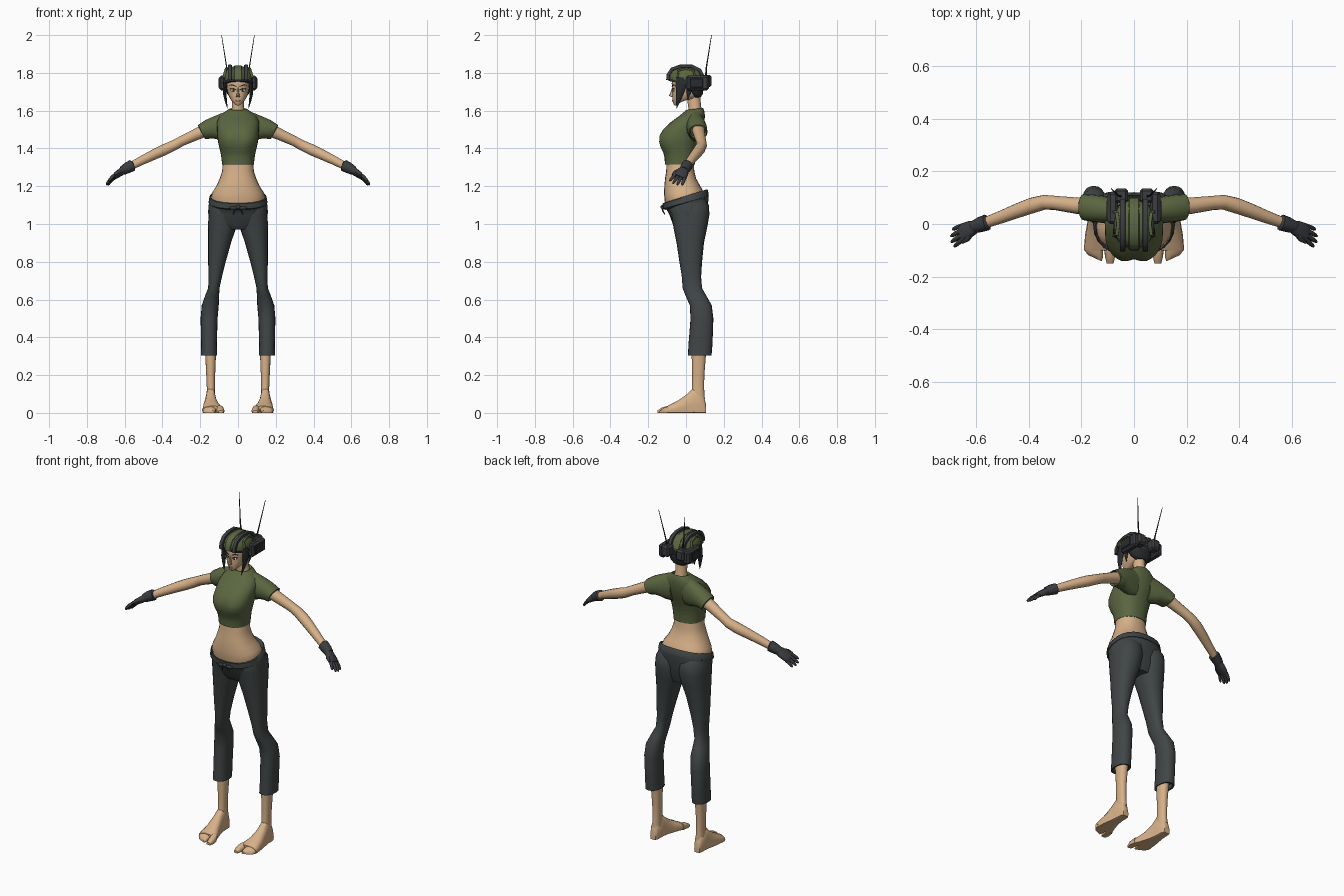
import bpy, bmesh, math
from mathutils import Vector as V

def mat(name, r, g, b):
    m = bpy.data.materials.new(name)
    m.diffuse_color = (r, g, b, 1)
    return m

SKIN = mat("skin tan", 0.68, 0.44, 0.25)
GREEN = mat("olive green", 0.105, 0.135, 0.053)
CLOTH = mat("charcoal cloth", 0.052, 0.060, 0.060)
GLOVE = mat("dark glove grey", 0.045, 0.047, 0.052)
HAIR = mat("hair black", 0.022, 0.025, 0.028)
WHITE = mat("eye white", 0.75, 0.75, 0.72)
LIP = mat("lip brown", 0.42, 0.19, 0.13)

def finish(name, bm, material, mirror, angle=45):
    bmesh.ops.recalc_face_normals(bm, faces=bm.faces)
    me = bpy.data.meshes.new(name)
    bm.to_mesh(me)
    bm.free()
    me.materials.append(material)
    ob = bpy.data.objects.new(name, me)
    bpy.context.collection.objects.link(ob)
    bpy.ops.object.select_all(action='DESELECT')
    ob.select_set(True)
    bpy.context.view_layer.objects.active = ob
    bpy.ops.object.shade_smooth_by_angle(angle=math.radians(angle))
    if mirror:
        ob.modifiers.new("mirror", 'MIRROR')
    return ob

def skin(name, rings, material, mirror=False, angle=45):
    """Join rings of points into a capped surface."""
    bm = bmesh.new()
    rows = [[bm.verts.new(p) for p in r] for r in rings]
    n = len(rows[0])
    for a, b in zip(rows, rows[1:]):
        for i in range(n):
            j = (i + 1) % n
            bm.faces.new((a[i], a[j], b[j], b[i]))
    bm.faces.new(rows[0])
    bm.faces.new(rows[-1])
    return finish(name, bm, material, mirror, angle)

def unit(i, n, p):
    a = 2 * math.pi * i / n
    f = lambda t: math.copysign(abs(t) ** (2 / p), t)
    return f(math.cos(a)), f(math.sin(a))

def flat(x0, x1, y0, y1, zf, zb=None, n=20, p=2.3):
    """Horizontal ring, tilted from height zf in front to zb behind."""
    zb = zf if zb is None else zb
    out = []
    for i in range(n):
        c, s = unit(i, n, p)
        out.append(V(((x0 + x1) / 2 + c * (x1 - x0) / 2, (y0 + y1) / 2 + s * (y1 - y0) / 2,
                      zf + (zb - zf) * (s + 1) / 2)))
    return out

def body(rows, n=24, p=2.3):
    """Rows of (front z, back z, half width, front y, back y)."""
    return [flat(-w, w, a, b, zf, zb, n, p) for zf, zb, w, a, b in rows]

def tube(name, pts, radii, material, side=(0, 1, 0), mirror=False, n=12, p=2):
    """Tube on a path; each radius pair is (along side, across)."""
    pts = [V(q) for q in pts]
    rings = []
    for k, q in enumerate(pts):
        t = (pts[min(k + 1, len(pts) - 1)] - pts[max(k - 1, 0)]).normalized()
        v = t.cross(V(side)).normalized()
        u = v.cross(t)
        r = radii[k] if isinstance(radii[k], tuple) else (radii[k],) * 2
        rings.append([q + u * c * r[0] + v * s * r[1] for c, s in (unit(i, n, p) for i in range(n))])
    return skin(name, rings, material, mirror)

def box(name, lo, hi, material, mirror=False, bevel=0.0):
    bm = bmesh.new()
    lo, hi = V(lo), V(hi)
    bmesh.ops.create_cube(bm, size=1)
    for v in bm.verts:
        v.co = V([(lo[i] + hi[i]) / 2 + v.co[i] * (hi[i] - lo[i]) for i in range(3)])
    if bevel:
        bmesh.ops.bevel(bm, geom=bm.edges[:], offset=bevel, segments=1, affect='EDGES')
    return finish(name, bm, material, mirror, 30)

def blob(name, c, r, material, mirror=False):
    bm = bmesh.new()
    bmesh.ops.create_uvsphere(bm, u_segments=12, v_segments=8, radius=1)
    for v in bm.verts:
        v.co = V([c[i] + v.co[i] * r[i] for i in range(3)])
    return finish(name, bm, material, mirror)

# Feet: flat-soled, with a separate big toe
def foot_ring(y, x0, x1, top, skew=0.0):
    out = []
    for i in range(14):
        c, s = unit(i, 14, 2.4)
        out.append(V(((x0 + x1) / 2 + c * (x1 - x0) / 2, y + skew * c, max(0, top * (0.35 + 0.65 * s)))))
    return out

skin("foot", [foot_ring(*r) for r in [(.105, .128, .163, .05), (.09, .12, .169, .10), (.04, .117, .172, .135),
     (.005, .112, .178, .10), (-.04, .098, .186, .068), (-.085, .08, .19, .045), (-.1, .077, .19, .036)]], SKIN, True)
skin("big_toe", [foot_ring(*r) for r in [(-.09, .077, .115, .04), (-.125, .072, .11, .03), (-.15, .078, .104, .014)]], SKIN, True)
skin("small_toes", [foot_ring(*r) for r in [(-.085, .117, .19, .038, .005), (-.115, .118, .186, .027, .012),
     (-.13, .123, .175, .013, .012)]], SKIN, True)

# Shins
skin("shin", [flat(*r) for r in [(.12, .167, .025, .1, .07), (.122, .165, .032, .096, .13), (.121, .168, .033, .097, .2),
     (.117, .173, .03, .105, .3), (.115, .18, .03, .115, .37)]], SKIN, True)

# Trousers: two legs and a pelvis with a tilted waist
skin("trouser_leg", [flat(*r) for r in [
    (.122, .186, .03, .12, .33), (.12, .188, .022, .124, .305), (.11, .197, .01, .135, .303), (.112, .195, .013, .14, .36),
    (.108, .198, .024, .145, .5), (.102, .192, .02, .136, .57), (.1, .174, -.002, .108, .62),
    (.098, .158, -.018, .085, .66), (.085, .156, -.022, .08, .72), (.065, .158, -.035, .085, .8),
    (.037, .158, -.05, .095, .9), (.01, .158, -.066, .112, .98), (-.002, .157, -.078, .124, 1.05),
    (-.002, .154, -.088, .121, 1.1), (.01, .14, -.07, .1, 1.13)]], CLOTH, True)
skin("trouser_hips", body([(.97, .97, .12, -.045, .085), (1.0, 1.02, .155, -.07, .103), (1.05, 1.08, .158, -.088, .112),
     (1.075, 1.12, .156, -.102, .118), (1.085, 1.15, .152, -.112, .118)]), CLOTH)
skin("waistband", body([(1.075, 1.145, .148, -.11, .114), (1.08, 1.148, .156, -.122, .121), (1.108, 1.18, .151, -.124, .116),
     (1.111, 1.184, .146, -.12, .111), (1.1, 1.172, .14, -.113, .103)]), CLOTH)
blob("drawstring_knot", (0, -.126, 1.09), (.013, .009, .011), GLOVE)
blob("drawstring_loop", (.026, -.124, 1.085), (.022, .008, .009), GLOVE, True)
tube("drawstring_end", [(.005, -.126, 1.088), (.018, -.122, 1.068), (.024, -.112, 1.052)], [.004, .004, .003], GLOVE, mirror=True, n=6)

# Bare midriff
skin("midriff", body([(1.09, 1.14, .138, -.106, .098), (1.125, 1.16, .143, -.114, .095), (1.16, 1.18, .135, -.116, .088),
     (1.2, 1.2, .115, -.115, .076), (1.24, 1.24, .097, -.111, .054), (1.28, 1.28, .084, -.105, .044),
     (1.34, 1.34, .08, -.102, .04)]), SKIN)

# Cropped shirt, with a soft dip down the middle of the chest
shirt = body([(1.33, 1.33, .076, -.1, .038), (1.317, 1.317, .078, -.104, .042), (1.315, 1.315, .084, -.112, .048),
     (1.35, 1.35, .088, -.113, .048), (1.38, 1.38, .093, -.122, .052), (1.405, 1.405, .099, -.138, .058),
     (1.435, 1.435, .106, -.149, .066), (1.465, 1.465, .11, -.148, .078), (1.5, 1.5, .11, -.124, .09),
     (1.54, 1.54, .112, -.08, .098), (1.572, 1.575, .097, -.036, .1), (1.595, 1.603, .062, -.008, .096),
     (1.604, 1.614, .047, .0, .09), (1.595, 1.605, .04, .008, .082)], n=32)
for ring in shirt:
    for q in ring:
        if q.y < -.03:
            q.y += .018 * math.exp(-(q.x / .025) ** 2 - ((q.z - 1.45) / .04) ** 2)
skin("shirt_body", shirt, GREEN)

def arm_ring(c, lean, up, depth):
    u = V((math.sin(lean), 0, math.cos(lean)))
    return [V(c) + u * b * up + V((0, a * depth, 0)) for a, b in (unit(i, 18, 2.2) for i in range(18))]

skin("shirt_sleeve", [arm_ring(*r) for r in [((.04, .048, 1.52), 0, .085, .045), ((.085, .052, 1.512), .05, .075, .05),
     ((.12, .056, 1.509), .15, .062, .052), ((.155, .06, 1.502), .35, .052, .052), ((.19, .064, 1.487), .5, .044, .05),
     ((.193, .064, 1.485), .5, .04, .045), ((.175, .063, 1.493), .5, .037, .04)]], GREEN, True)

# Arms
tube("arm", [(.15, .065, 1.505), (.22, .07, 1.475), (.3, .08, 1.438), (.34, .083, 1.416), (.39, .07, 1.393),
     (.44, .052, 1.37), (.51, .025, 1.336), (.585, -.002, 1.297)],
     [.036, .031, .027, .028, .03, .028, .024, .02], SKIN, mirror=True, n=14)

# Gloves: cuff, palm, four fingers and a thumb
D = V((.1, -.05, -.075)).normalized()
W = V((.15, .8, -.35)).normalized()
tube("glove_cuff", [(.556, .007, 1.311), (.56, .006, 1.31), (.588, -.003, 1.296), (.612, -.012, 1.282)],
     [.022, .031, .029, .024], GLOVE, mirror=True)
palm = V((.657, -.034, 1.25))
tube("glove_palm", [(.6, -.008, 1.289), (.618, -.016, 1.277), palm - D * .015, palm + D * .005],
     [(.022, .02), (.031, .019), (.036, .015), (.032, .011)], GLOVE, W, True, 12, 2.4)
N = D.cross(W)
if N.z > 0:
    N = -N
for k in range(4):
    o = k - 1.5
    base = palm + W * o * .018 - D * .006
    L = (.058, .068, .064, .05)[k]
    tip = base + D * L + W * o * .005 + N * .008
    tube("glove_finger", [base, base.lerp(tip, .5) - N * .002, base.lerp(tip, .85), tip], [.0095, .009, .0075, .004],
         GLOVE, W, True, 8)
t0 = V((.622, -.018, 1.275)) - W * .018
tube("glove_thumb", [t0, t0 + D * .025 - W * .016, t0 + D * .052 - W * .02], [.012, .01, .005], GLOVE, W, True, 8)

# Neck, head and face
tube("neck", [(0, .05, 1.58), (0, .046, 1.62), (0, .038, 1.69)], [(.038, .042), (.034, .031), (.036, .032)], SKIN, n=16)
skin("head", body([(1.626, 1.645, .012, -.058, -.03), (1.634, 1.655, .024, -.066, .0), (1.655, 1.665, .04, -.071, .05),
     (1.685, 1.685, .052, -.072, .075), (1.715, 1.715, .058, -.071, .083), (1.745, 1.745, .061, -.076, .085),
     (1.79, 1.79, .058, -.066, .08)]), SKIN)
skin("nose", [flat(*r, n=8) for r in [(-.01, .01, -.076, -.06, 1.672), (-.009, .009, -.09, -.06, 1.679),
     (-.005, .005, -.081, -.06, 1.7), (-.004, .004, -.074, -.06, 1.722)]], SKIN)
blob("eye_white", (.026, -.066, 1.708), (.014, .004, .007), WHITE, True)
blob("iris", (.025, -.0685, 1.708), (.006, .003, .0065), HAIR, True)
tube("eyelid_line", [(.011, -.071, 1.71), (.024, -.07, 1.717), (.041, -.061, 1.715)], [.002, .0025, .002], HAIR, mirror=True, n=6)
tube("eyebrow", [(.01, -.074, 1.728), (.028, -.07, 1.736), (.045, -.06, 1.734)], [.002, .003, .002], HAIR, mirror=True, n=6)
blob("lips", (0, -.07, 1.653), (.014, .004, .005), LIP)

# Hair: back mass and pointed side locks
skin("back_hair", body([(1.668, 1.672, .036, .045, .078), (1.69, 1.69, .058, .02, .09), (1.72, 1.72, .066, .0, .093),
     (1.77, 1.77, .07, -.01, .09)]), HAIR)
tube("side_lock", [(.066, -.02, 1.775), (.07, -.026, 1.735), (.071, -.034, 1.69), (.064, -.042, 1.65), (.056, -.05, 1.612)],
     [(.03, .01), (.029, .01), (.02, .009), (.011, .006), (.001, .001)], HAIR, mirror=True, n=8)
tube("rear_lock", [(.066, .02, 1.74), (.069, .015, 1.7), (.062, .01, 1.66)], [(.02, .008), (.013, .007), (.001, .001)],
     HAIR, mirror=True, n=8)

# Helmet: shell, brim, ridges and raised centre panel
skin("helmet_shell", body([(1.762, 1.725, .074, -.086, .088), (1.785, 1.77, .077, -.09, .092), (1.808, 1.805, .069, -.08, .083),
     (1.825, 1.825, .052, -.058, .062), (1.834, 1.834, .026, -.03, .032)]), GREEN)
skin("helmet_brim", body([(1.757, 1.718, .077, -.091, .09), (1.768, 1.735, .08, -.095, .095)]), GLOVE)
ridge = [(-.096, 1.762), (-.094, 1.79), (-.074, 1.82), (-.03, 1.835), (.03, 1.835), (.072, 1.815), (.095, 1.77)]
tube("helmet_ridge", [(.043, y, z) for y, z in ridge], [(.011, .009)] * 7, GLOVE, (1, 0, 0), True, 8, 5)
tube("helmet_centre_panel", [(0, y, z) for y, z in ridge], [(.02, .005)] * 7, GREEN, (1, 0, 0), False, 8, 5)
tube("helmet_side_strip", [(.076, -.045, 1.775), (.066, -.04, 1.812), (.06, 0, 1.823), (.066, .04, 1.812), (.076, .05, 1.775)],
     [(.007, .005)] * 5, GREEN, (1, 0, 0), True, 8, 5)

# Headset blocks and antennas
box("headset_block", (.06, .0, 1.708), (.1, .122, 1.785), GLOVE, True, .01)
box("headset_rear", (.022, .08, 1.725), (.075, .135, 1.79), GLOVE, True, .01)
box("headset_pad", (.095, .02, 1.722), (.104, .09, 1.77), HAIR, True, .003)
tube("antenna", [(.05, .105, 1.78), (.06, .108, 1.83), (.087, .135, 2.0)], [.005, .0035, .0015], HAIR, mirror=True, n=6)
